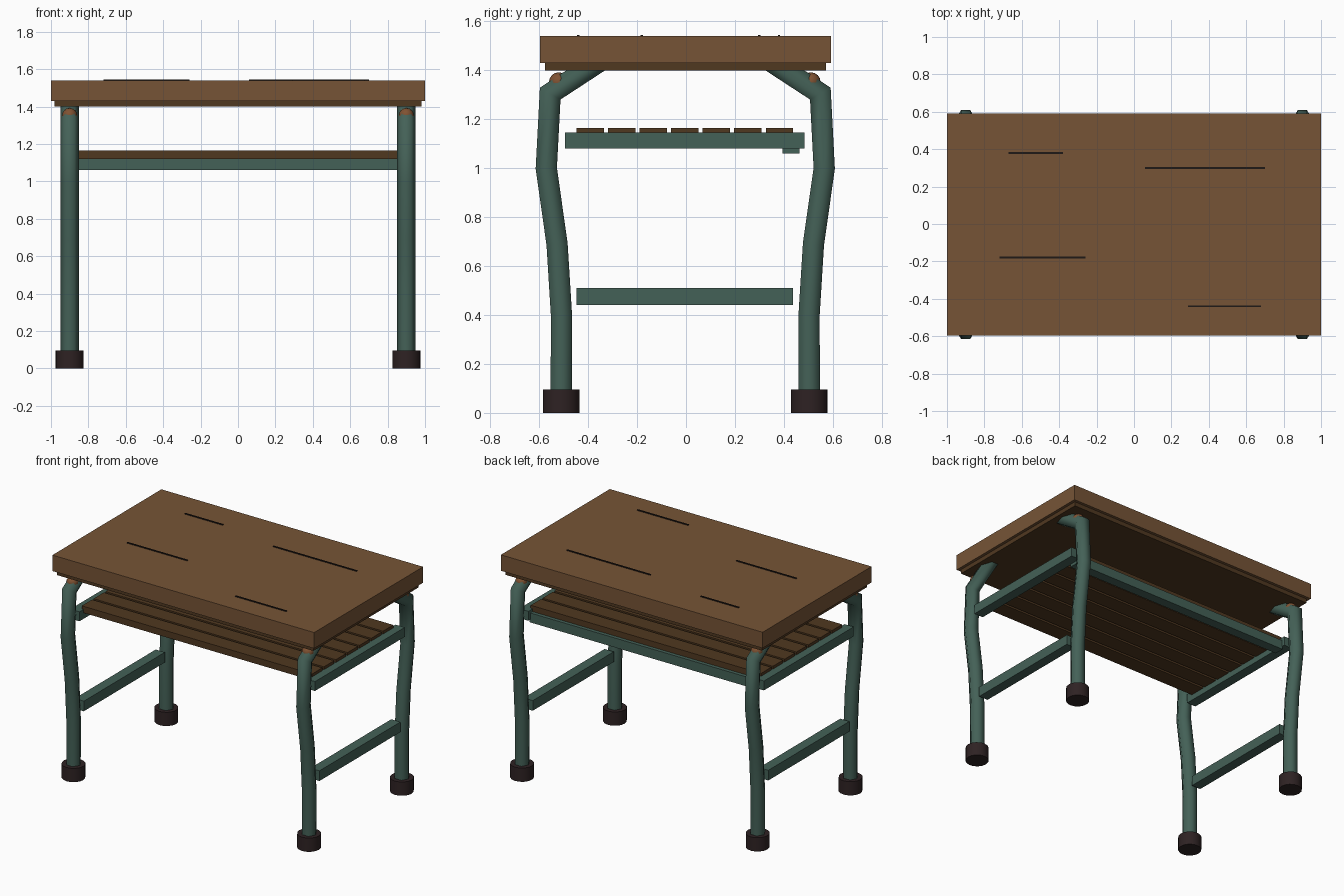
import bpy, bmesh, math
from mathutils import Vector, Matrix

if "Cube" in bpy.data.objects:
    bpy.data.objects.remove(bpy.data.objects["Cube"])


def srgb(*rgb):
    return [((c / 255 + 0.055) / 1.055) ** 2.4 for c in rgb] + [1.0]


def material(name, colour):
    mat = bpy.data.materials.new(name)
    mat.use_nodes = True
    mat.diffuse_color = colour
    mat.node_tree.nodes["Principled BSDF"].inputs["Base Color"].default_value = colour
    return mat


WOOD = material("brown_wood", srgb(118, 84, 54))
DARK_WOOD = material("dark_wood", srgb(80, 56, 32))
GREEN = material("green_metal", srgb(68, 97, 87))
RUBBER = material("dark_rubber", srgb(46, 34, 35))
RUST = material("rusty_joint", srgb(128, 82, 50))
SCRATCH = material("scratch_black", srgb(30, 24, 22))


def finish(name, bm, mat, smooth=False):
    bmesh.ops.recalc_face_normals(bm, faces=bm.faces)
    mesh = bpy.data.meshes.new(name)
    bm.to_mesh(mesh)
    bm.free()
    mesh.materials.append(mat)
    obj = bpy.data.objects.new(name, mesh)
    bpy.context.collection.objects.link(obj)
    if smooth:
        bpy.ops.object.select_all(action="DESELECT")
        obj.select_set(True)
        bpy.context.view_layer.objects.active = obj
        bpy.ops.object.shade_smooth_by_angle(angle=math.radians(65))
    return obj


def box(name, x, y, z, mat):
    """Box from (low, high) ranges along each axis."""
    bm = bmesh.new()
    bmesh.ops.create_cube(bm, size=1)
    for v in bm.verts:
        v.co = [r[0] + (c + 0.5) * (r[1] - r[0]) for c, r in zip(v.co, (x, y, z))]
    return finish(name, bm, mat)


def tube(name, x, path, radius, sides, mat):
    """Mitred tube along a path of (y, z) points."""
    pts = [Vector((x, y, z)) for y, z in path]
    across = Vector((1, 0, 0))
    bm = bmesh.new()
    rings = []
    for i, p in enumerate(pts):
        a = (p - pts[i - 1]).normalized() if i else (pts[1] - p).normalized()
        b = (pts[i + 1] - p).normalized() if i + 1 < len(pts) else a
        t = (a + b).normalized()
        n = t.cross(across) / t.dot(a)
        angles = [math.tau * k / sides for k in range(sides)]
        rings.append([bm.verts.new(p + radius * (math.cos(g) * across + math.sin(g) * n))
                      for g in angles])
    for r, s in zip(rings, rings[1:]):
        for k in range(sides):
            m = (k + 1) % sides
            bm.faces.new((r[k], r[m], s[m], s[k]))
    bm.faces.new(rings[0])
    bm.faces.new(rings[-1])
    return finish(name, bm, mat, True)


# Table top with a recessed lower lip
box("table_top", (-1, 1), (-0.597, 0.592), (1.43, 1.54), WOOD)
box("top_lip", (-0.98, 0.98), (-0.577, 0.572), (1.40, 1.43), DARK_WOOD)

# Scratches on the top
for i, (x0, x1, y) in enumerate([(-0.67, -0.38, 0.38), (0.06, 0.70, 0.30),
                                 (-0.72, -0.26, -0.18), (0.29, 0.68, -0.44)]):
    box(f"scratch_{i + 1}", (x0, x1), (y - 0.005, y + 0.005), (1.538, 1.545), SCRATCH)

# Bent legs, feet and joints
LEG = [(0.507, 0.04), (0.506, 0.4), (0.524, 0.69), (0.568, 1.0), (0.552, 1.305), (0.33, 1.45)]
for xn, sx in (("left", 1), ("right", -1)):
    for yn, sy in (("front", -1), ("back", 1)):
        x = 0.9 * sx
        tag = f"{yn}_{xn}"
        path = [(sy * y - 0.003, z) for y, z in LEG]
        tube(f"{tag}_leg", x, path, 0.05, 6, GREEN)
        tube(f"{tag}_foot", x, [(path[0][0], 0), (path[0][0], 0.095)], 0.075, 16, RUBBER)
        bm = bmesh.new()
        bmesh.ops.create_uvsphere(bm, u_segments=12, v_segments=8, radius=0.04,
                                  matrix=Matrix.Translation((x, sy * 0.515 - 0.005, 1.352)))
        finish(f"{tag}_joint", bm, RUST, True)

# Side rails
for xn, sx in (("left", 1), ("right", -1)):
    span = (sx * 0.9 - 0.035, sx * 0.9 + 0.035)
    box(f"{xn}_shelf_rail", span, (-0.495, 0.485), (1.08, 1.145), GREEN)
    box(f"{xn}_lower_rail", span, (-0.447, 0.437), (0.44, 0.51), GREEN)

# Shelf slats and back bar
for i in range(7):
    y = -0.392 + i * 0.129
    box(f"shelf_slat_{i + 1}", (-0.88, 0.88), (y - 0.056, y + 0.056), (1.12, 1.165), DARK_WOOD)
box("shelf_back_bar", (-0.87, 0.87), (0.394, 0.463), (1.06, 1.125), GREEN)
